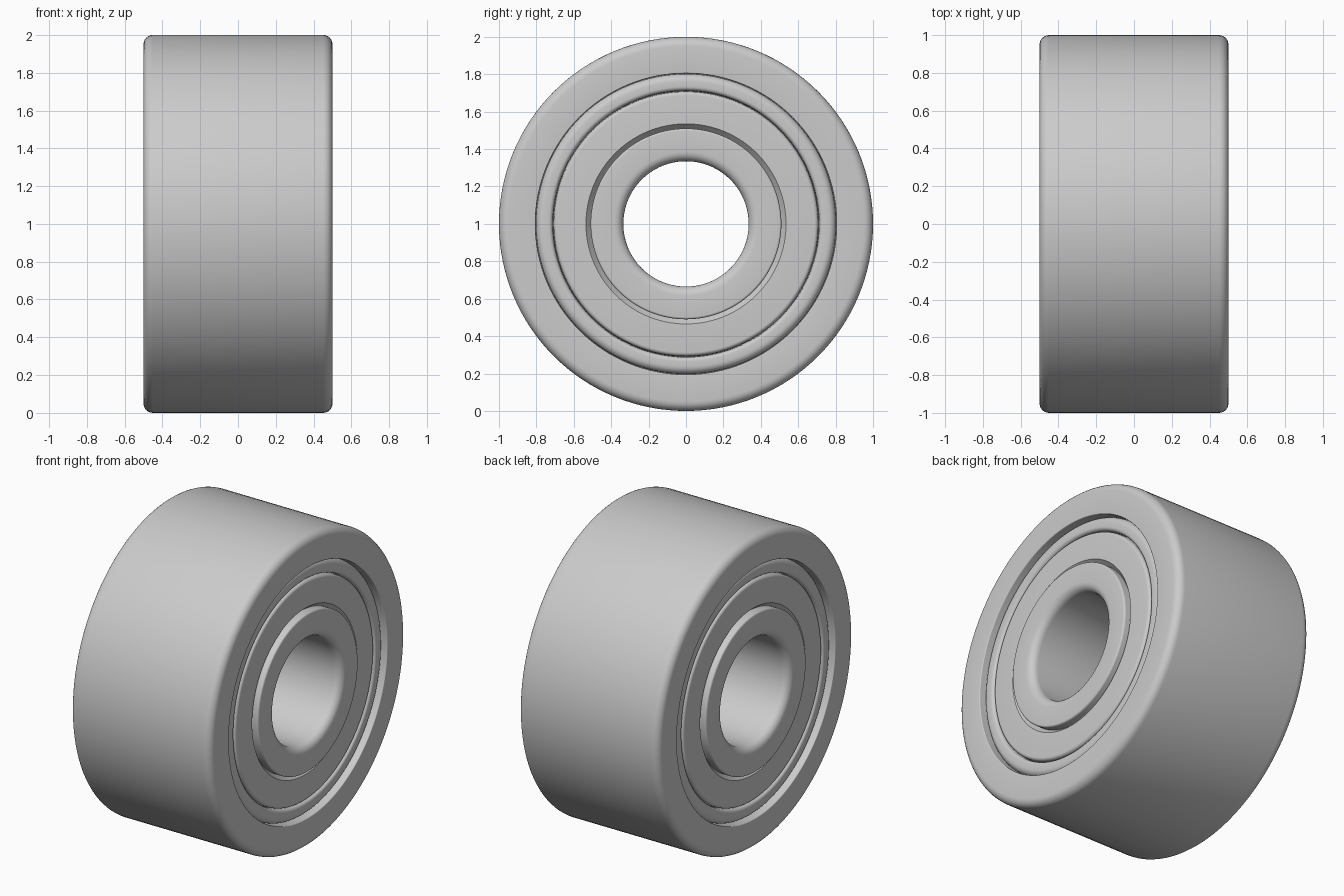
import bpy, bmesh, math
from mathutils import Vector, Matrix

if "Cube" in bpy.data.objects:
    bpy.data.objects.remove(bpy.data.objects["Cube"])

SEGMENTS = 128


def rounded(corners, steps=6):
    """Closed (x, radius) profile; each corner is (x, r, fillet)."""
    out = []
    n = len(corners)
    for i, (x, r, f) in enumerate(corners):
        p = Vector((x, r))
        if f == 0:
            out.append(p)
            continue
        a = (Vector(corners[i - 1][:2]) - p).normalized()
        b = (Vector(corners[(i + 1) % n][:2]) - p).normalized()
        half = a.angle(b) / 2
        centre = p + (a + b).normalized() * (f / math.sin(half))
        start = p + a * (f / math.tan(half)) - centre
        end = p + b * (f / math.tan(half)) - centre
        sweep = start.angle_signed(end)
        for k in range(steps + 1):
            t = -sweep * k / steps
            out.append(centre + Matrix.Rotation(t, 2) @ start)
    return out


def lathe(name, profile, flip=1):
    """Revolve a closed profile around the bearing's x axis."""
    bm = bmesh.new()
    rings = []
    for k in range(SEGMENTS):
        a = 2 * math.pi * k / SEGMENTS
        rings.append([bm.verts.new((flip * x, r * math.sin(a), r * math.cos(a)))
                      for x, r in profile])
    n = len(profile)
    for k in range(SEGMENTS):
        p, q = rings[k], rings[(k + 1) % SEGMENTS]
        for i in range(n):
            j = (i + 1) % n
            bm.faces.new((p[i], p[j], q[j], q[i]))
    bmesh.ops.recalc_face_normals(bm, faces=bm.faces)
    mesh = bpy.data.meshes.new(name)
    bm.to_mesh(mesh)
    bm.free()
    ob = bpy.data.objects.new(name, mesh)
    bpy.context.collection.objects.link(ob)
    ob.location.z = 1
    bpy.ops.object.select_all(action='DESELECT')
    ob.select_set(True)
    bpy.context.view_layer.objects.active = ob
    bpy.ops.object.shade_smooth_by_angle(angle=math.radians(30))
    return ob


# Outer race
lathe("outer_ring", rounded([(-0.5, 0.805, 0.006), (-0.5, 1.0, 0.05),
                             (0.5, 1.0, 0.05), (0.5, 0.805, 0.006)]))

# Inner race with a rounded bore
lathe("inner_ring", rounded([(-0.5, 0.335, 0.05), (-0.5, 0.51, 0.012),
                             (0.5, 0.51, 0.012), (0.5, 0.335, 0.05)]))

# Dust shields: rolled rim, narrow groove, flat plate and bevelled inner lip
shield = rounded([(0.40, 0.51, 0), (0.445, 0.51, 0), (0.475, 0.535, 0),
                  (0.475, 0.705, 0.02), (0.43, 0.71, 0),
                  (0.475, 0.715, 0.022), (0.475, 0.80, 0.04),
                  (0.42, 0.803, 0), (0.42, 0.806, 0), (0.40, 0.806, 0)])
for side, flip in (("right", 1), ("left", -1)):
    lathe(side + "_shield", shield, flip)
